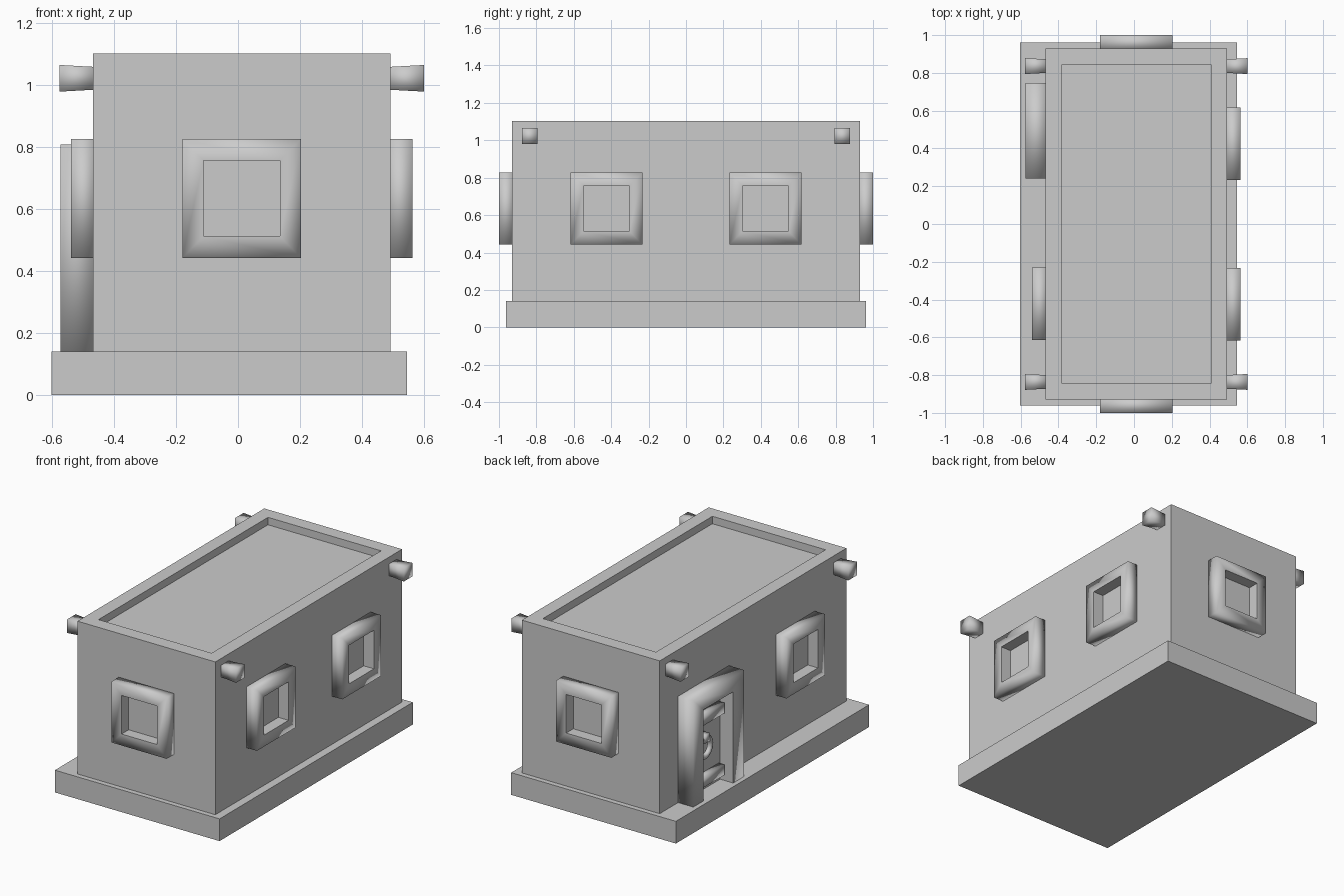
import bpy, bmesh
from math import radians
from mathutils import Matrix, Vector

if "Cube" in bpy.data.objects:
    bpy.data.objects.remove(bpy.data.objects["Cube"])


def finish(name, bm, matrix=None, smooth=False):
    if matrix:
        bm.transform(matrix)
    bmesh.ops.recalc_face_normals(bm, faces=bm.faces)
    for f in bm.faces:
        f.smooth = smooth
    me = bpy.data.meshes.new(name)
    bm.to_mesh(me)
    bm.free()
    ob = bpy.data.objects.new(name, me)
    bpy.context.collection.objects.link(ob)
    return ob


def box_bm(lo, hi):
    bm = bmesh.new()
    lo, hi = Vector(lo), Vector(hi)
    bmesh.ops.create_cube(bm, size=1, matrix=Matrix.Translation((lo + hi) / 2)
                          @ Matrix.Diagonal((*(hi - lo), 1)))
    return bm


def side(x, y, angle):
    """Local space: +x along the wall, -y outward, z up."""
    return Matrix.Translation((x, y, 0)) @ Matrix.Rotation(radians(angle), 4, 'Z')


def frame(name, outer, inner, depth, closed, matrix):
    """Moulding between two outlines, soft outside and crisp inside."""
    bm = bmesh.new()
    rings = []
    for (uo, vo), (ui, vi) in zip(outer, inner):
        rings.append([bm.verts.new(p) for p in
                      ((uo, 0.01, vo), (uo, -depth, vo), (ui, -depth, vi), (ui, 0.01, vi))])
    n = len(rings)
    for i in range(n if closed else n - 1):
        a, b = rings[i], rings[(i + 1) % n]
        for k in range(4):
            bm.faces.new((a[k], a[(k + 1) % 4], b[(k + 1) % 4], b[k]))
    if not closed:
        bm.faces.new(rings[0])
        bm.faces.new(rings[-1])
    inner_verts = {v for r in rings for v in r[2:]}
    for e in bm.edges:
        if all(v in inner_verts for v in e.verts):
            e.smooth = False
    return finish(name, bm, matrix, True)


def rect(u0, u1, v0, v1):
    return [(u0, v0), (u0, v1), (u1, v1), (u1, v0)]


# Plinth
finish("plinth", box_bm((-0.603, -0.962, 0), (0.545, 0.962, 0.14)))

# House body with sunken flat roof
bm = box_bm((-0.468, -0.93, 0.1), (0.493, 0.93, 1.103))
top = max(bm.faces, key=lambda f: f.calc_center_median().z)
bmesh.ops.inset_individual(bm, faces=[top], thickness=0.122)
floor = bmesh.ops.extrude_discrete_faces(bm, faces=[top])["faces"][0]
bmesh.ops.translate(bm, verts=floor.verts, vec=(0, 0, -0.047))
finish("house_body", bm)

# Window surrounds
FRONT, BACK = side(0.012, -0.93, 0), side(0.012, 0.93, 180)
RIGHT, LEFT = side(0.493, 0, 90), side(-0.468, 0, -90)
for name, m, u in (("front_window", FRONT, 0), ("back_window", BACK, 0),
                   ("right_window_a", RIGHT, -0.425), ("right_window_b", RIGHT, 0.425),
                   ("left_window", LEFT, 0.422)):
    frame(name, rect(u - 0.192, u + 0.192, 0.442, 0.827),
          rect(u - 0.123, u + 0.123, 0.514, 0.757), 0.071, True, m)

# Door surround
frame("door_frame", rect(-0.747, -0.24, 0.135, 0.81),
      rect(-0.645, -0.35, 0.135, 0.715), 0.106, False, LEFT)

# Door leaf with two cross bars
finish("door_leaf", box_bm((-0.65, -0.015, 0.14), (-0.345, 0.01, 0.72)), LEFT)
for i, z in enumerate((0.215, 0.605)):
    bar = box_bm((-0.648, -0.055, z - 0.033), (-0.365, 0, z + 0.033))
    finish(f"door_bar_{i}", bar, LEFT, True)

# Ring handle and its mount
bpy.ops.mesh.primitive_torus_add(major_segments=16, minor_segments=8,
                                 major_radius=0.062, minor_radius=0.017,
                                 location=(-0.515, 0.555, 0.43), rotation=(0, radians(90), 0))
ring = bpy.context.object
ring.name = "door_ring"
bpy.ops.object.shade_smooth()
finish("ring_mount", box_bm((-0.58, -0.07, 0.465), (-0.53, 0, 0.515)), LEFT, True)

# Roof beam ends, slightly flared outward
for m, label, length in ((RIGHT, "right", 0.108), (LEFT, "left", 0.108)):
    for u in (-0.836, 0.836):
        bm = box_bm((u - 0.042, -length, 0.98), (u + 0.042, 0.01, 1.066))
        for v in bm.verts:
            if v.co.y > 0:
                v.co.x = u + (v.co.x - u) * 0.85
                v.co.z = 1.023 + (v.co.z - 1.023) * 0.85
        finish(f"beam_end_{label}_{'a' if u < 0 else 'b'}", bm, m, True)
